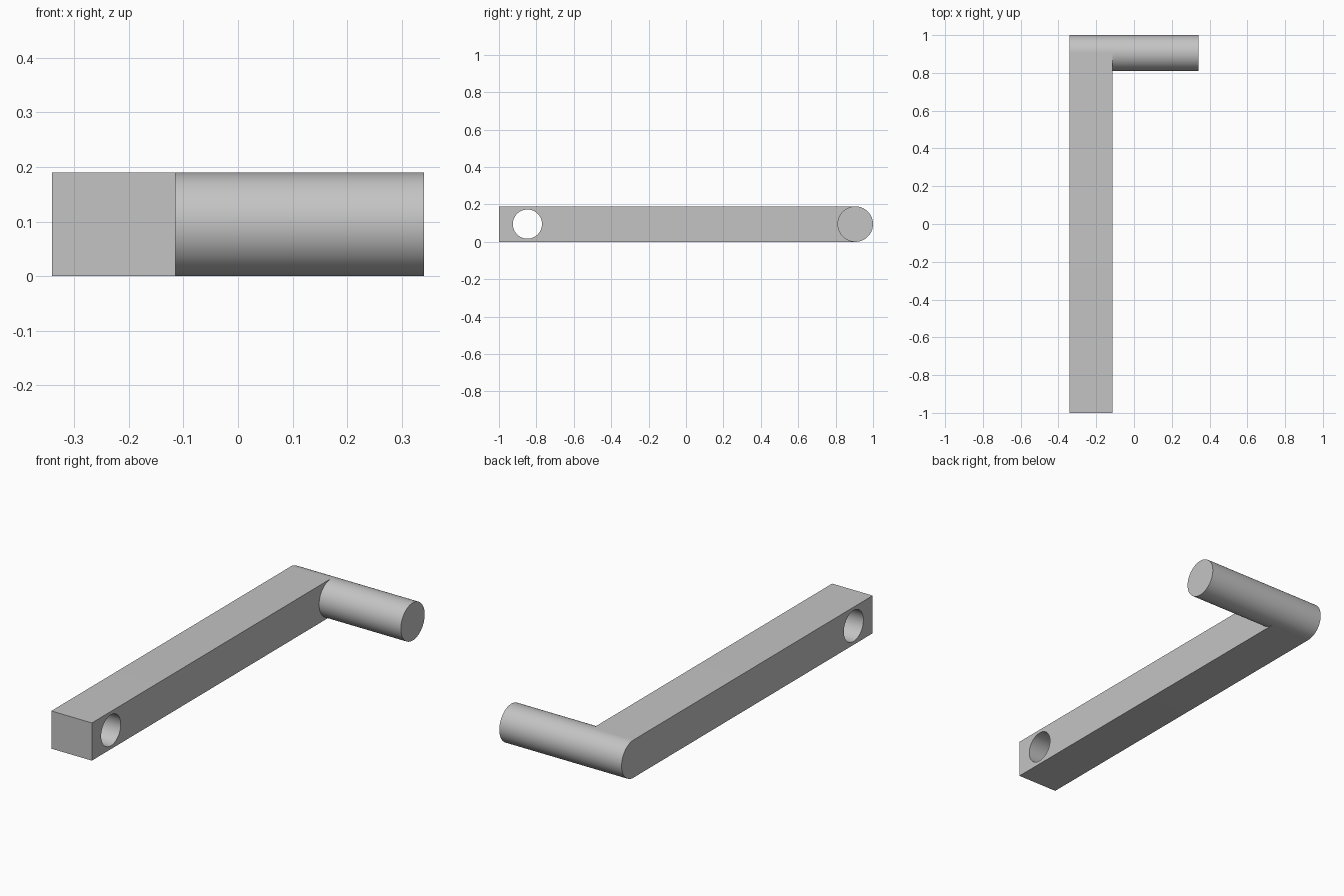
import bpy
import math

if "Cube" in bpy.data.objects:
    bpy.data.objects.remove(bpy.data.objects["Cube"], do_unlink=True)

R = 0.095                       # half the arm height, and the handle radius
LEFT, INNER, TIP = -0.341, -0.115, 0.341
PIVOT_Y, HOLE_Y, HOLE_R = 1 - R, -0.848, 0.078
SEGMENTS = 96

grey = bpy.data.materials.new("plain grey")
grey.use_nodes = True
colour = (0.55, 0.55, 0.55, 1)
grey.diffuse_color = colour
grey.node_tree.nodes["Principled BSDF"].inputs["Base Color"].default_value = colour


def arc(cy, radius, start, end, steps):
    """Points (y, z) along an arc centred at mid height."""
    angles = [start + (end - start) * i / steps for i in range(steps + 1)]
    return [(cy + radius * math.cos(a), R + radius * math.sin(a)) for a in angles]


def extrude_x(name, profile, x0, x1):
    """Solid made by sweeping a (y, z) profile along x."""
    n = len(profile)
    verts = [(x, y, z) for x in (x0, x1) for y, z in profile]
    faces = [tuple(reversed(range(n))), tuple(range(n, 2 * n))]
    faces += [(i, (i + 1) % n, n + (i + 1) % n, n + i) for i in range(n)]
    mesh = bpy.data.meshes.new(name)
    mesh.from_pydata(verts, [], faces)
    mesh.materials.append(grey)
    obj = bpy.data.objects.new(name, mesh)
    bpy.context.collection.objects.link(obj)
    return obj


def smooth(obj):
    bpy.ops.object.select_all(action='DESELECT')
    obj.select_set(True)
    bpy.context.view_layer.objects.active = obj
    bpy.ops.object.shade_smooth_by_angle(angle=math.radians(30))


# Square bar with a rounded far end
half = math.pi / 2
bar = arc(PIVOT_Y, R, -half, half, SEGMENTS // 2) + [(-1, 2 * R), (-1, 0)]
arm = extrude_x("crank_arm", bar, LEFT, INNER)

# Shaft hole through the near end
circle = arc(HOLE_Y, HOLE_R, 0, 2 * math.pi, SEGMENTS)[:-1]
cutter = extrude_x("shaft_hole_cutter", circle, LEFT - 0.1, INNER + 0.1)
cut = arm.modifiers.new("shaft_hole", 'BOOLEAN')
cut.operation = 'DIFFERENCE'
cut.solver = 'EXACT'
cut.object = cutter
bpy.context.view_layer.objects.active = arm
bpy.ops.object.modifier_apply(modifier=cut.name)
bpy.data.objects.remove(cutter, do_unlink=True)
smooth(arm)

# Round handle standing out from the far end
circle = arc(PIVOT_Y, R, 0, 2 * math.pi, SEGMENTS)[:-1]
smooth(extrude_x("handle", circle, INNER, TIP))
